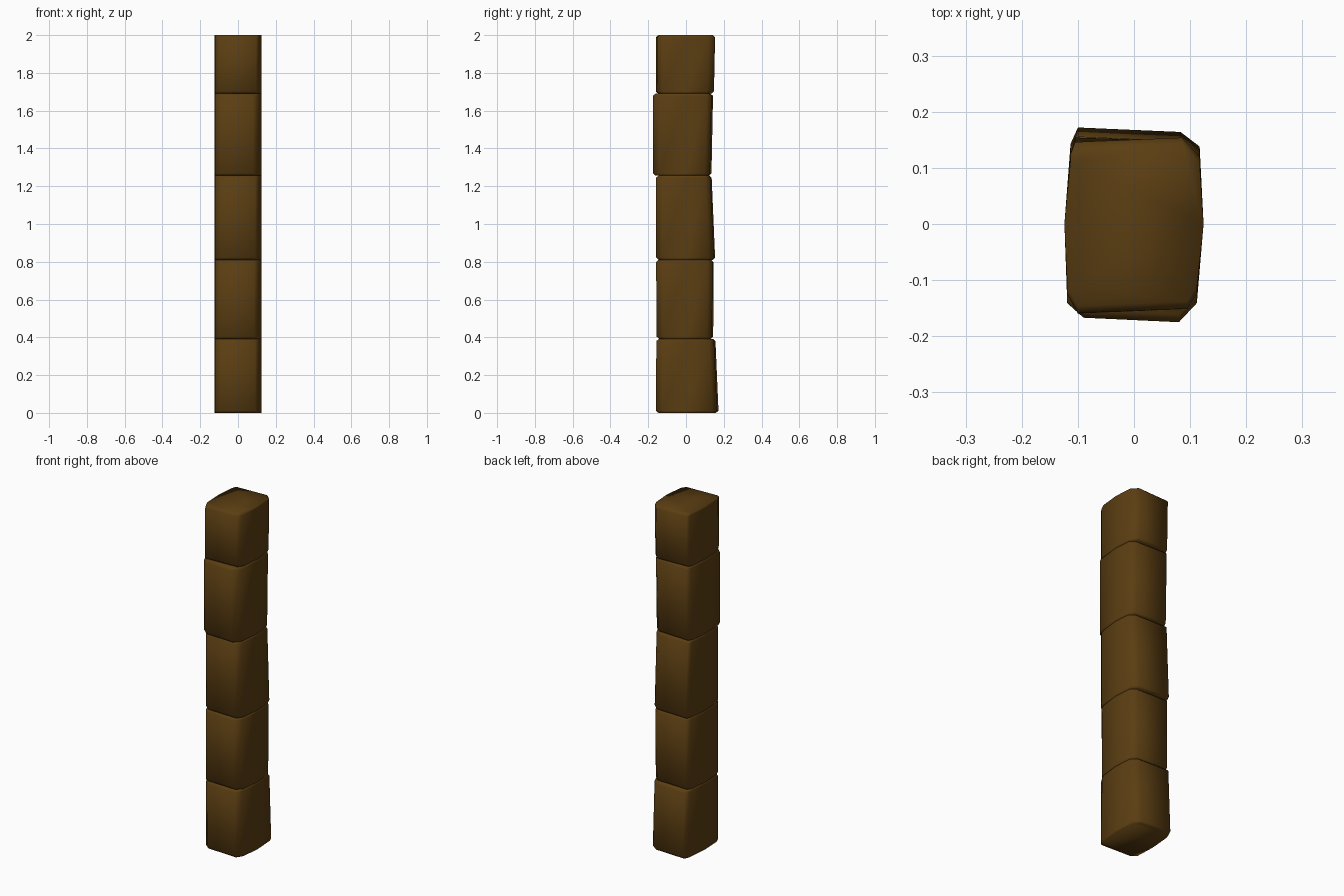
import bpy, bmesh

if "Cube" in bpy.data.objects:
    bpy.data.objects.remove(bpy.data.objects["Cube"])

wood = bpy.data.materials.new("dark brown wood")
wood.diffuse_color = (0.105, 0.048, 0.006, 1)
wood.use_nodes = True
wood.node_tree.nodes["Principled BSDF"].inputs["Base Color"].default_value = wood.diffuse_color


def section(yf, yb, z, lf, rf, lb, rb, tilt):
    """Bowed, corner-cut outline; yf/yb are the front and back edges."""
    return [(-lf, yf + tilt, z), (rf, yf - tilt, z),              # front edge
            (0.112, yf + 0.03, z), (0.124, 0, z), (0.117, yb - 0.03, z),  # right side
            (rb, yb - tilt, z), (-lb, yb + tilt, z),              # back edge
            (-0.113, yb - 0.025, z), (-0.124, 0, z), (-0.119, yf + 0.03, z)]  # left side


def block(name, z0, z1, front, back, corners, tilt):
    """One worn block: front/back are (bottom, top) y, with slightly cut ends."""
    (f0, f1), (b0, b1), c, e = front, back, 0.013, 0.012
    rings = [section(f0 + c, b0 - c, z0, *corners, tilt),
             section(f0, b0, z0 + e, *corners, tilt),
             section(f1, b1, z1 - e, *corners, tilt),
             section(f1 + c, b1 - c, z1, *corners, tilt)]
    bm = bmesh.new()
    vs = [[bm.verts.new(p) for p in r] for r in rings]
    n = len(vs[0])
    for a, b in zip(vs, vs[1:]):
        for i in range(n):
            j = (i + 1) % n
            bm.faces.new((a[i], a[j], b[j], b[i]))
    bm.faces.new(vs[0][::-1])
    bm.faces.new(vs[-1])
    bmesh.ops.recalc_face_normals(bm, faces=bm.faces)
    for f in bm.faces:
        f.smooth = True
    me = bpy.data.meshes.new(name)
    bm.to_mesh(me)
    bm.free()
    me.materials.append(wood)
    bpy.context.collection.objects.link(bpy.data.objects.new(name, me))


# five stacked blocks, bottom to top
block("bottom_block", 0.0, 0.392, (-0.155, -0.153), (0.168, 0.152), (0.09, 0.09, 0.10, 0.083), 0.004)
block("lower_block", 0.392, 0.81, (-0.153, -0.155), (0.141, 0.143), (0.10, 0.085, 0.10, 0.09), 0.003)
block("middle_block", 0.81, 1.256, (-0.155, -0.156), (0.151, 0.133), (0.09, 0.09, 0.105, 0.085), 0.003)
block("upper_block", 1.256, 1.69, (-0.171, -0.171), (0.131, 0.139), (0.09, 0.08, 0.10, 0.09), 0.004)
block("top_block", 1.69, 2.0, (-0.156, -0.155), (0.144, 0.15), (0.10, 0.095, 0.105, 0.085), -0.004)
